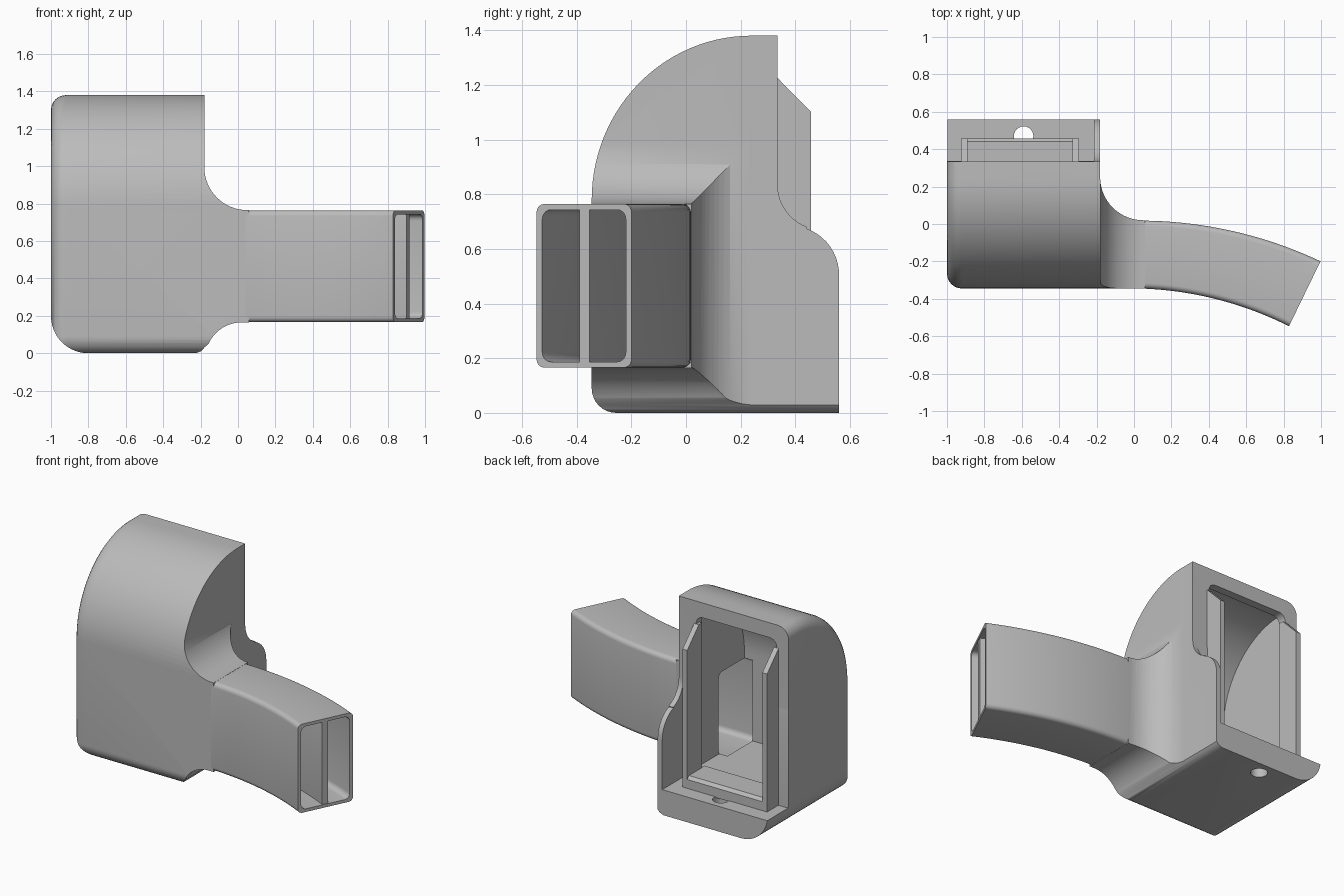
import bpy, bmesh
from math import sin, cos, radians, pi
from mathutils import Vector

cube = bpy.data.objects.get("Cube")
if cube:
    bpy.data.objects.remove(cube, do_unlink=True)

grey = bpy.data.materials.new("plain grey")
grey.use_nodes = True
grey.diffuse_color = (0.5, 0.5, 0.5, 1)
grey.node_tree.nodes["Principled BSDF"].inputs["Base Color"].default_value = (0.5, 0.5, 0.5, 1)


def arc(cx, cy, rx, ry, a0, a1, n=12):
    angles = [radians(a0 + (a1 - a0) * i / n) for i in range(n + 1)]
    return [(cx + rx * cos(a), cy + ry * sin(a)) for a in angles]


def loft(name, rings):
    """Closed skin through rings of equal point count."""
    bm = bmesh.new()
    rows = [[bm.verts.new(p) for p in ring] for ring in rings]
    n = len(rows[0])
    for a, b in zip(rows, rows[1:]):
        for i in range(n):
            j = (i + 1) % n
            bm.faces.new((a[i], a[j], b[j], b[i]))
    bm.faces.new(rows[0][::-1])
    bm.faces.new(rows[-1])
    bmesh.ops.recalc_face_normals(bm, faces=bm.faces)
    mesh = bpy.data.meshes.new(name)
    bm.to_mesh(mesh)
    bm.free()
    mesh.materials.append(grey)
    obj = bpy.data.objects.new(name, mesh)
    bpy.context.collection.objects.link(obj)
    return obj


def prism(name, pts, axis, lo, hi):
    place = {"x": lambda p, t: (t, p[0], p[1]),
             "y": lambda p, t: (p[0], t, p[1]),
             "z": lambda p, t: (p[0], p[1], t)}[axis]
    return loft(name, [[place(p, t) for p in pts] for t in (lo, hi)])


def box(name, x, y, z):
    return prism(name, [(x[0], y[0]), (x[1], y[0]), (x[1], y[1]), (x[0], y[1])], "z", *z)


def activate(obj):
    bpy.ops.object.select_all(action="DESELECT")
    obj.select_set(True)
    bpy.context.view_layer.objects.active = obj


def combine(obj, other, operation):
    activate(obj)
    mod = obj.modifiers.new("cut", "BOOLEAN")
    mod.operation, mod.solver, mod.object = operation, "EXACT", other
    bpy.ops.object.modifier_apply(modifier=mod.name)
    bpy.data.objects.remove(other, do_unlink=True)


# Side silhouette of the housing, with its front and top edge inset by d
def side_profile(d):
    pts = [(0.56, 0.0)]
    pts += arc(-0.255, 0.09, 0.09 - d, 0.09, 270, 180, 8)
    pts += arc(0.24, 0.78, 0.585 - d, 0.6 - d, 180, 90, 28)
    pts += [(0.335, 1.38 - d)]
    pts += arc(0.5, 0.835, 0.165, 0.165, 180, 250, 10)
    pts += arc(0.38, 0.505, 0.18, 0.18, 70, 0, 10)
    return pts


# Housing: rounded on its outer side, trimmed by front and plan outlines
R = 0.08
slices = [(-1 + R * (1 - cos(a)), R * (1 - sin(a)))
          for a in [radians(15 * i) for i in range(7)]] + [(0.06, 0)]
housing = loft("duct_housing", [[(x, y, z) for y, z in side_profile(d)] for x, d in slices])

front_outline = [(-1.1, 0.19)] + arc(-0.8, 0.2, 0.2, 0.2, 183, 268, 14)
front_outline += [(-0.8, -0.1), (-0.24, -0.1), (-0.225, 0.0), (-0.195, 0.012), (-0.18, 0.03)]
front_outline += arc(0.02, -0.03, 0.195, 0.195, 155, 90) + [(0.2, 0.165), (0.2, 0.765)]
front_outline += arc(0.05, 0.995, 0.23, 0.23, 270, 180, 16) + [(-0.18, 1.6), (-1.1, 1.6)]
combine(housing, prism("front_trim", front_outline, "y", -1, 1), "INTERSECT")

plan = [(-1.1, -0.6), (0.2, -0.6), (0.2, 0.02)]
plan += arc(0.05, 0.25, 0.231, 0.23, 270, 180, 16) + [(-0.181, 0.8), (-1.1, 0.8)]
combine(housing, prism("plan_trim", plan, "z", -1, 2), "INTERSECT")


# Curved outlet: rounded rectangles swept along a gentle bend
def bend_ring(t, half, z0, z1, r):
    bend, sweep = 2.09, radians(25.9)
    if t < 0:
        centre, side = Vector((t, -0.163, 0)), Vector((0, 1, 0))
    else:
        a = t * sweep
        centre = Vector((bend * sin(a), -0.163 - bend * (1 - cos(a)), 0))
        side = Vector((sin(a), cos(a), 0))
    half += 0.012 * max(t, 0)
    pts = []
    for sx, sz, a0 in ((1, 1, 0), (-1, 1, 90), (-1, -1, 180), (1, -1, 270)):
        cz = z1 - r if sz > 0 else z0 + r
        pts += arc(sx * (half - r), cz, r, r, a0, a0 + 90, 5)
    return [centre + side * u + Vector((0, 0, z)) for u, z in pts]


def sweep_duct(name, start, end, half, z0, z1, r):
    stops = [start] + [end * i / 20 for i in range(21)]
    return loft(name, [bend_ring(t, half, z0, z1, r) for t in stops])


combine(housing, sweep_duct("outlet_skin", -0.05, 1.0, 0.181, 0.166, 0.764, 0.03), "UNION")

# Hollow chamber, back opening, outlet channel and shelf
chamber = [(0.28, 0.2), (-0.28, 0.2)] + arc(0.24, 0.78, 0.52, 0.54, 180, 90, 28) + [(0.28, 1.32)]
combine(housing, prism("chamber", chamber, "x", -0.94, -0.24), "DIFFERENCE")
combine(housing, box("shelf_space", (-1.1, -0.215), (0.338, 0.8), (0.17, 1.6)), "DIFFERENCE")
opening = [(-0.91, 0.21), (-0.31, 0.21)] + arc(-0.36, 1.23, 0.05, 0.05, 0, 90, 6)
opening += arc(-0.86, 1.23, 0.05, 0.05, 90, 180, 6)
combine(housing, prism("back_opening", opening, "y", 0.2, 0.5), "DIFFERENCE")
combine(housing, sweep_duct("channel", -0.3, 1.02, 0.158, 0.187, 0.743, 0.035), "DIFFERENCE")
hole = arc(-0.59, 0.47, 0.052, 0.052, 0, 345, 23)
combine(housing, prism("screw_hole", hole, "z", -0.1, 0.19), "DIFFERENCE")

# Divider down the middle of the outlet
divider = sweep_duct("outlet_divider", -0.1, 0.995, 0.008, 0.18, 0.75, 0.002)

# Guide rails around the back opening
rail = [(0.3, 0.165), (0.458, 0.165), (0.458, 1.10), (0.335, 1.225), (0.3, 1.225)]
for name, x in (("right_rail", -0.925), ("left_rail", -0.33)):
    prism(name, rail, "x", x, x + 0.035)
sill = [(0.27, 0.165), (0.458, 0.165), (0.458, 0.23), (0.44, 0.25), (0.27, 0.25)]
prism("bottom_rail", sill, "x", -0.895, -0.325)

# Smooth rounds, crisp corners
for obj in (housing, divider):
    activate(obj)
    bpy.ops.object.shade_smooth_by_angle(angle=radians(30))
